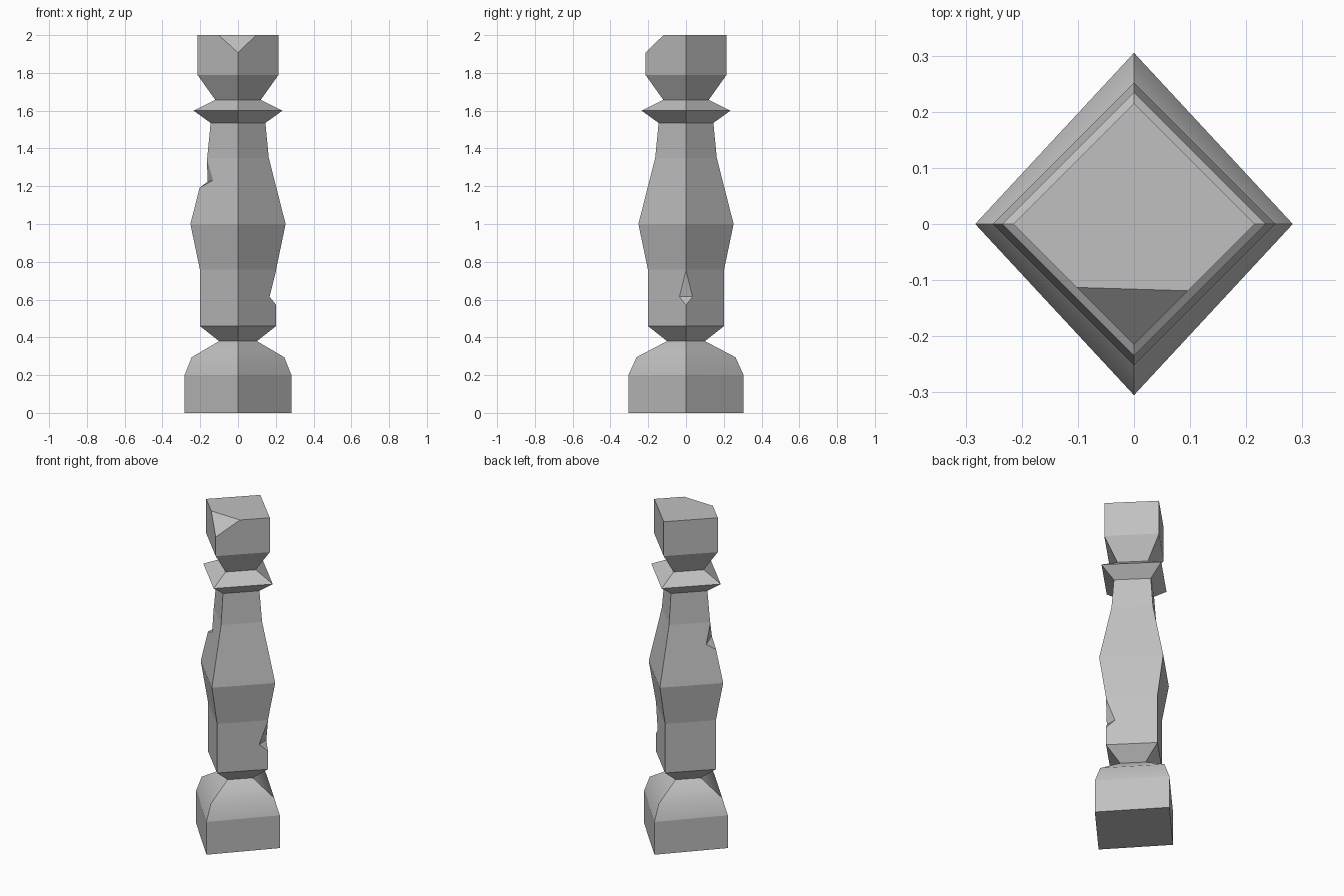
import bpy
import bmesh
from mathutils import Vector

cube = bpy.data.objects.get("Cube")
if cube:
    bpy.data.objects.remove(cube, do_unlink=True)

# One plain stone colour
stone = bpy.data.materials.new("grey_stone")
stone.use_nodes = True
colour = (0.53, 0.53, 0.53, 1)
stone.diffuse_color = colour
stone.node_tree.nodes["Principled BSDF"].inputs["Base Color"].default_value = colour


def add_object(name, bm):
    bmesh.ops.recalc_face_normals(bm, faces=bm.faces)
    mesh = bpy.data.meshes.new(name)
    bm.to_mesh(mesh)
    bm.free()
    mesh.materials.append(stone)
    obj = bpy.data.objects.new(name, mesh)
    bpy.context.collection.objects.link(obj)
    return obj


def turned(profile):
    """Stack four-cornered rings (x radius, y radius, height) and cap the ends."""
    bm = bmesh.new()
    rings = [[bm.verts.new(p) for p in ((rx, 0, z), (0, ry, z), (-rx, 0, z), (0, -ry, z))]
             for rx, ry, z in profile]
    for low, high in zip(rings, rings[1:]):
        for i in range(4):
            j = (i + 1) % 4
            bm.faces.new((low[i], low[j], high[j], high[i]))
    bm.faces.new(rings[0][::-1])
    bm.faces.new(rings[-1])
    return bm


def chip(obj, a, b, top, low):
    """Cut a wedge out of an edge; a-b is its deepest line."""
    a, b = Vector(a), Vector(b)
    mid, along = (a + b) / 2, (b - a).normalized() * 0.3
    bm = bmesh.new()
    for p in (mid, mid.lerp(Vector(top), 1.5), mid.lerp(Vector(low), 1.5)):
        bm.verts.new(p - along)
        bm.verts.new(p + along)
    bmesh.ops.convex_hull(bm, input=bm.verts)
    cutter = add_object("chip_cutter", bm)
    mod = obj.modifiers.new("chip", 'BOOLEAN')
    mod.operation, mod.solver, mod.object = 'DIFFERENCE', 'EXACT', cutter
    bpy.context.view_layer.objects.active = obj
    bpy.ops.object.modifier_apply(modifier=mod.name)
    bpy.data.objects.remove(cutter, do_unlink=True)


# Base: square block with a softly shaded shoulder
bm = turned([(.283, .305, 0), (.283, .305, .2), (.245, .262, .295), (.1, .1, .38)])
for f in bm.faces:
    f.smooth = .2 < f.calc_center_median().z < .375
for e in bm.edges:
    e.smooth = all(abs(v.co.z - .295) < .001 for v in e.verts)
add_object("base", bm)

# Shaft with two chipped corners
shaft = add_object("shaft", turned([(.1, .1, .38), (.202, .202, .46), (.202, .202, .76),
                                    (.252, .252, 1), (.163, .163, 1.35), (.145, .145, 1.535)]))
chip(shaft, (.167, -.03, .615), (.167, .03, .615), (.203, 0, .757), (.203, 0, .57))
chip(shaft, (-.132, -.061, 1.232), (-.16, .033, 1.225), (-.165, 0, 1.345), (-.206, 0, 1.19))

# Collar: thin flared ring
add_object("collar", turned([(.145, .145, 1.535), (.235, .235, 1.6), (.12, .12, 1.657)]))

# Capital: flared block with its front corner broken off
bm = turned([(.12, .12, 1.657), (.215, .215, 1.79), (.215, .215, 2)])
left, right, tip = Vector((-.102, -.113, 2)), Vector((.096, -.119, 2)), Vector((0, -.215, 1.907))
normal = (right - left).cross(tip - left)
if normal.y > 0:
    normal.negate()
cut = bmesh.ops.bisect_plane(bm, geom=bm.verts[:] + bm.edges[:] + bm.faces[:],
                             plane_co=left, plane_no=normal, clear_outer=True)
bmesh.ops.holes_fill(bm, edges=[e for e in bm.edges if e.is_boundary])
add_object("capital", bm)
